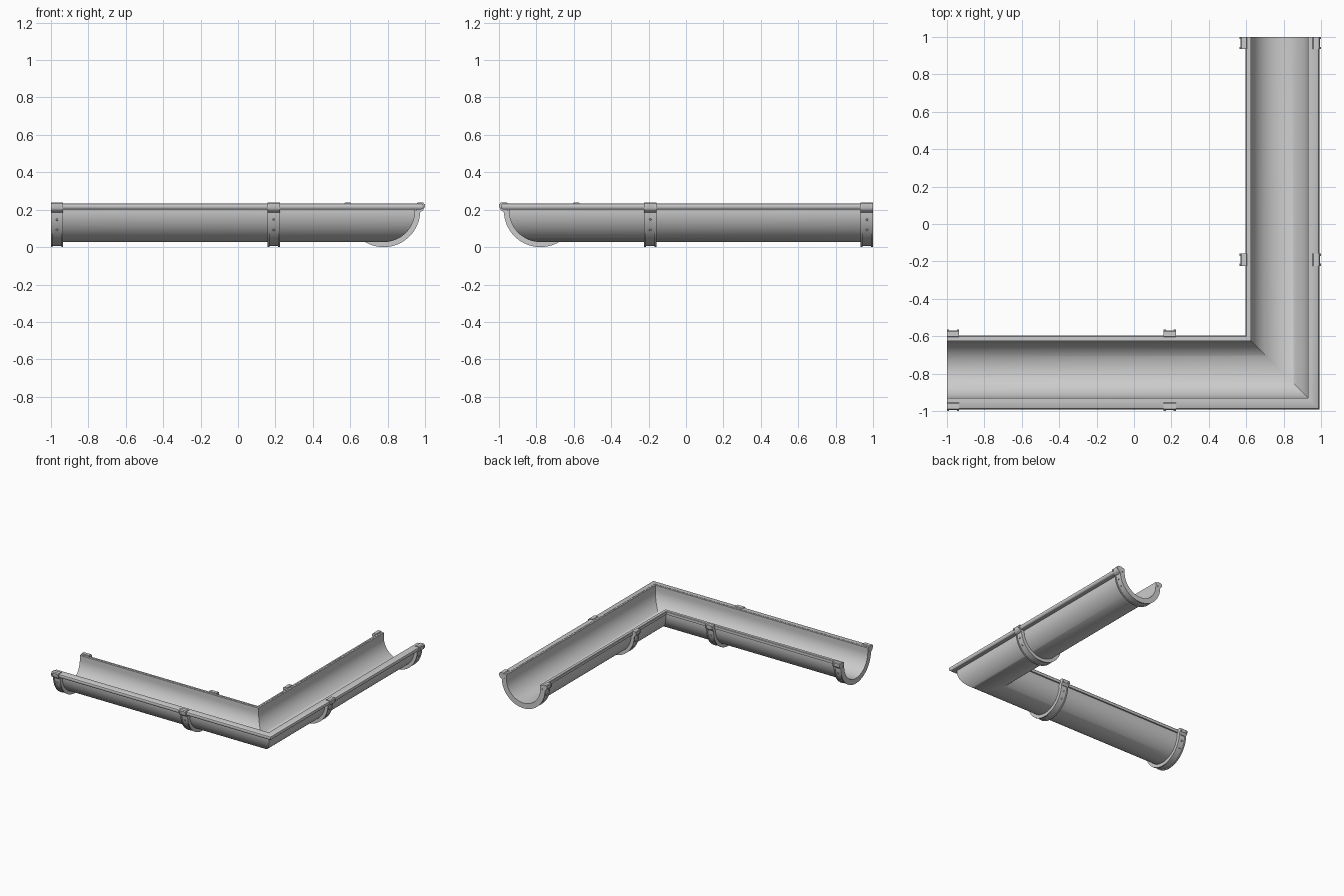
import bpy, bmesh, math

if "Cube" in bpy.data.objects:
    bpy.data.objects.remove(bpy.data.objects["Cube"])

CO, CZ = 0.778, 0.202          # trough axis: offset from the L centre, height
R_IN, R_OUT = 0.153, 0.169
TOP = 0.238


def leg_point(leg, t, o, z):
    """Leg 0 runs along x, leg 1 is its mirror image running along y."""
    return (t, -o, z) if leg == 0 else (o, -t, z)


def arc(r, a0, a1, n):
    return [(CO + r * math.cos(math.radians(a0 + (a1 - a0) * i / n)),
             CZ + r * math.sin(math.radians(a0 + (a1 - a0) * i / n)))
            for i in range(n + 1)]


def loft(bm, rings):
    """Skin closed rings of points and cap both ends."""
    vs = [[bm.verts.new(p) for p in r] for r in rings]
    n = len(vs[0])
    for a, b in zip(vs, vs[1:]):
        for i in range(n):
            j = (i + 1) % n
            bm.faces.new((a[i], a[j], b[j], b[i]))
    bm.faces.new(vs[0])
    bm.faces.new(vs[-1])


def finish(bm, name):
    bmesh.ops.recalc_face_normals(bm, faces=bm.faces)
    me = bpy.data.meshes.new(name)
    bm.to_mesh(me)
    bm.free()
    ob = bpy.data.objects.new(name, me)
    bpy.context.collection.objects.link(ob)
    bpy.ops.object.select_all(action='DESELECT')
    ob.select_set(True)
    bpy.context.view_layer.objects.active = ob
    bpy.ops.object.shade_smooth_by_angle(angle=math.radians(35))
    return ob


def mitred(name, profile):
    """Sweep an (offset, height) profile round the mitred corner."""
    bm = bmesh.new()
    loft(bm, [[leg_point(0, -1, o, z) for o, z in profile],
              [(o, -o, z) for o, z in profile],
              [leg_point(1, -1, o, z) for o, z in profile]])
    return finish(bm, name)


# half-round trough with short straight walls
outer = [(CO - R_OUT, TOP)] + arc(R_OUT, 180, 360, 40) + [(CO + R_OUT, TOP)]
inner = [(CO + R_IN, TOP)] + arc(R_IN, 360, 180, 40) + [(CO - R_IN, TOP)]
mitred("gutter_trough", outer + inner)

# rolled front bead and slim back lip
mitred("front_bead", [(0.943, 0.24), (0.98, 0.24), (0.987, 0.236), (0.99, 0.229),
                      (0.99, 0.219), (0.986, 0.211), (0.979, 0.207), (0.943, 0.207)])
mitred("back_lip", [(0.597, 0.214), (0.597, 0.236), (0.600, 0.24),
                    (0.613, 0.24), (0.613, 0.214)])


def bracket(leg, t, name):
    bm = bmesh.new()

    def strip(profile, t0, t1):
        loft(bm, [[leg_point(leg, s, o, z) for o, z in profile] for s in (t0, t1)])

    def band(r0, r1):
        return arc(r0, 180, 360, 32) + arc(r1, 360, 180, 32)

    # curved strap with raised edges
    strip(band(R_OUT - 0.001, 0.190), t - 0.033, t + 0.033)
    for s in (-1, 1):
        c = t + s * 0.028
        strip(band(0.187, 0.196), c - 0.005, c + 0.005)
    # clip over the front bead
    strip([(0.955, 0.190), (0.974, 0.192), (0.990, 0.204), (0.995, 0.214),
           (0.995, 0.238), (0.989, 0.245), (0.960, 0.245), (0.955, 0.24)],
          t - 0.033, t + 0.033)
    # clip behind the back lip
    strip([(0.603, 0.195), (0.584, 0.195), (0.569, 0.214), (0.569, 0.240),
           (0.574, 0.245), (0.601, 0.245), (0.603, 0.24)], t - 0.033, t + 0.033)
    # corner nibs on both clips
    for s in (-1, 1):
        c = t + s * 0.027
        for o0, o1 in ((0.564, 0.572), (0.992, 1.0)):
            strip([(o0, 0.218), (o1, 0.218), (o1, 0.236), (o0, 0.236)],
                  c - 0.006, c + 0.006)
    # rivets on the strap
    for deg in (195, 213, 327, 345):
        a = math.radians(deg)
        rings = []
        for r, rad in ((0.186, 0.006), (0.193, 0.006), (0.195, 0.004)):
            ring = []
            for k in range(10):
                b = 2 * math.pi * k / 10
                u, v = rad * math.cos(b), rad * math.sin(b)
                ring.append(leg_point(leg, t + u,
                                      CO + r * math.cos(a) - v * math.sin(a),
                                      CZ + r * math.sin(a) + v * math.cos(a)))
            rings.append(ring)
        loft(bm, rings)
    finish(bm, name)


for leg, side in enumerate(("front", "right")):
    bracket(leg, -0.967, side + "_end_bracket")
    bracket(leg, 0.191, side + "_inner_bracket")

# settle the model on the ground
lift = -min((o.matrix_world @ v.co).z for o in bpy.data.objects for v in o.data.vertices)
for o in bpy.data.objects:
    o.location.z += lift
